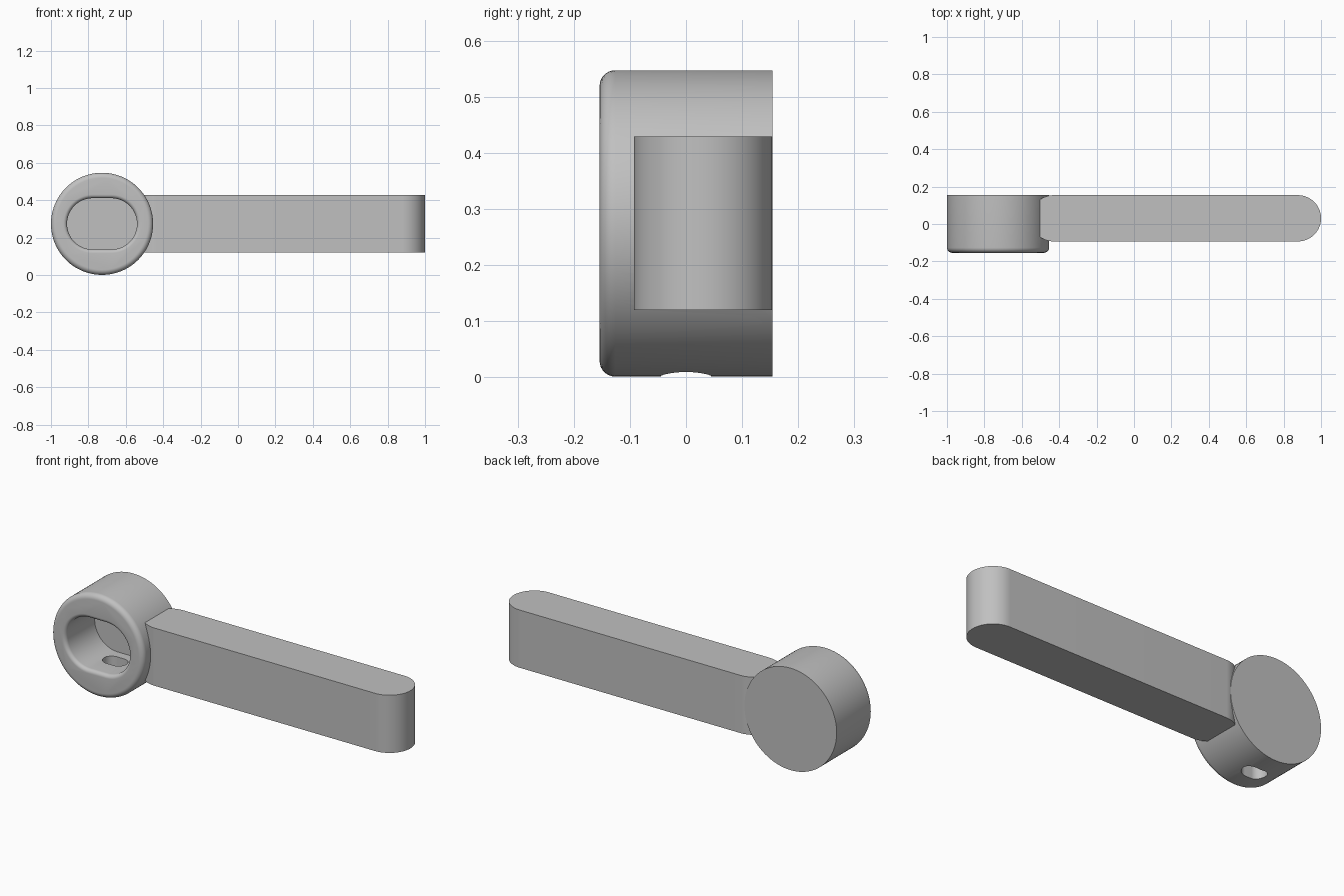
import bpy, bmesh
from math import pi, sin, cos
from mathutils import Matrix

cube = bpy.data.objects.get("Cube")
if cube:
    bpy.data.objects.remove(cube, do_unlink=True)

grey = bpy.data.materials.new("satin grey")
grey.use_nodes = True
colour = (0.53, 0.53, 0.53, 1)
grey.diffuse_color = colour
grey.node_tree.nodes["Principled BSDF"].inputs["Base Color"].default_value = colour

ALONG_Y = Matrix.Rotation(-pi / 2, 4, 'X')
HUB_X, HUB_Z, HUB_R, HALF_Y = -0.727, 0.274, 0.273, 0.154
STEPS = 48


def loft(name, sections, half_flat, matrix):
    """Skin round-ended outlines, each given as (depth, end radius)."""
    bm = bmesh.new()
    rings = []
    for depth, radius in sections:
        ring = []
        for side in (1, -1):
            for i in range(STEPS + (1 if half_flat else 0)):
                a = pi * i / STEPS - pi / 2
                ring.append(bm.verts.new((side * (half_flat + radius * cos(a)),
                                          side * radius * sin(a), depth)))
        rings.append(ring)
    n = len(rings[0])
    for low, high in zip(rings, rings[1:]):
        for i in range(n):
            j = (i + 1) % n
            bm.faces.new((low[i], low[j], high[j], high[i]))
    bm.faces.new(rings[0][::-1])
    bm.faces.new(rings[-1])
    bmesh.ops.recalc_face_normals(bm, faces=bm.faces)
    mesh = bpy.data.meshes.new(name)
    bm.to_mesh(mesh)
    bm.free()
    mesh.transform(matrix)
    mesh.materials.append(grey)
    obj = bpy.data.objects.new(name, mesh)
    bpy.context.collection.objects.link(obj)
    return obj


def combine(target, tool, operation):
    mod = target.modifiers.new(tool.name, 'BOOLEAN')
    mod.operation, mod.object, mod.solver = operation, tool, 'EXACT'
    bpy.context.view_layer.objects.active = target
    bpy.ops.object.modifier_apply(modifier=mod.name)
    bpy.data.objects.remove(tool, do_unlink=True)


quarter = [pi / 2 * i / 8 for i in range(9)]
hub_frame = Matrix.Translation((HUB_X, 0, HUB_Z)) @ ALONG_Y

# Round hub with a rolled front edge
roll = 0.028
profile = [(-HALF_Y + roll * (1 - sin(a)), HUB_R - roll * (1 - cos(a)))
           for a in reversed(quarter)]
handle = loft("lever_handle", profile + [(HALF_Y, HUB_R)], 0, hub_frame)

# Arm with rounded ends, flush with the back of the hub
arm_r = 0.1235
arm_start, arm_end = -0.553, 1.0
arm = loft("arm", [(0.12, arm_r), (0.429, arm_r)],
           (arm_end - arm_start) / 2 - arm_r,
           Matrix.Translation(((arm_start + arm_end) / 2, HALF_Y - arm_r, 0)))
combine(handle, arm, 'UNION')

# Blind oval pocket with a softened lip
lip, pocket_r = 0.02, 0.137
profile = [(-HALF_Y - 0.02, pocket_r + lip)]
profile += [(-HALF_Y + lip * (1 - cos(a)), pocket_r + lip * (1 - sin(a)))
            for a in quarter]
pocket = loft("pocket", profile + [(0.093, pocket_r)], 0.05, hub_frame)
combine(handle, pocket, 'DIFFERENCE')

# Small slot through the underside into the pocket
slot = loft("drain_slot", [(-0.1, 0.045), (0.22, 0.045)], 0.021,
            Matrix.Translation((HUB_X, 0, 0)))
combine(handle, slot, 'DIFFERENCE')

bpy.ops.object.select_all(action='DESELECT')
handle.select_set(True)
bpy.context.view_layer.objects.active = handle
bpy.ops.object.shade_smooth_by_angle(angle=pi / 6)
